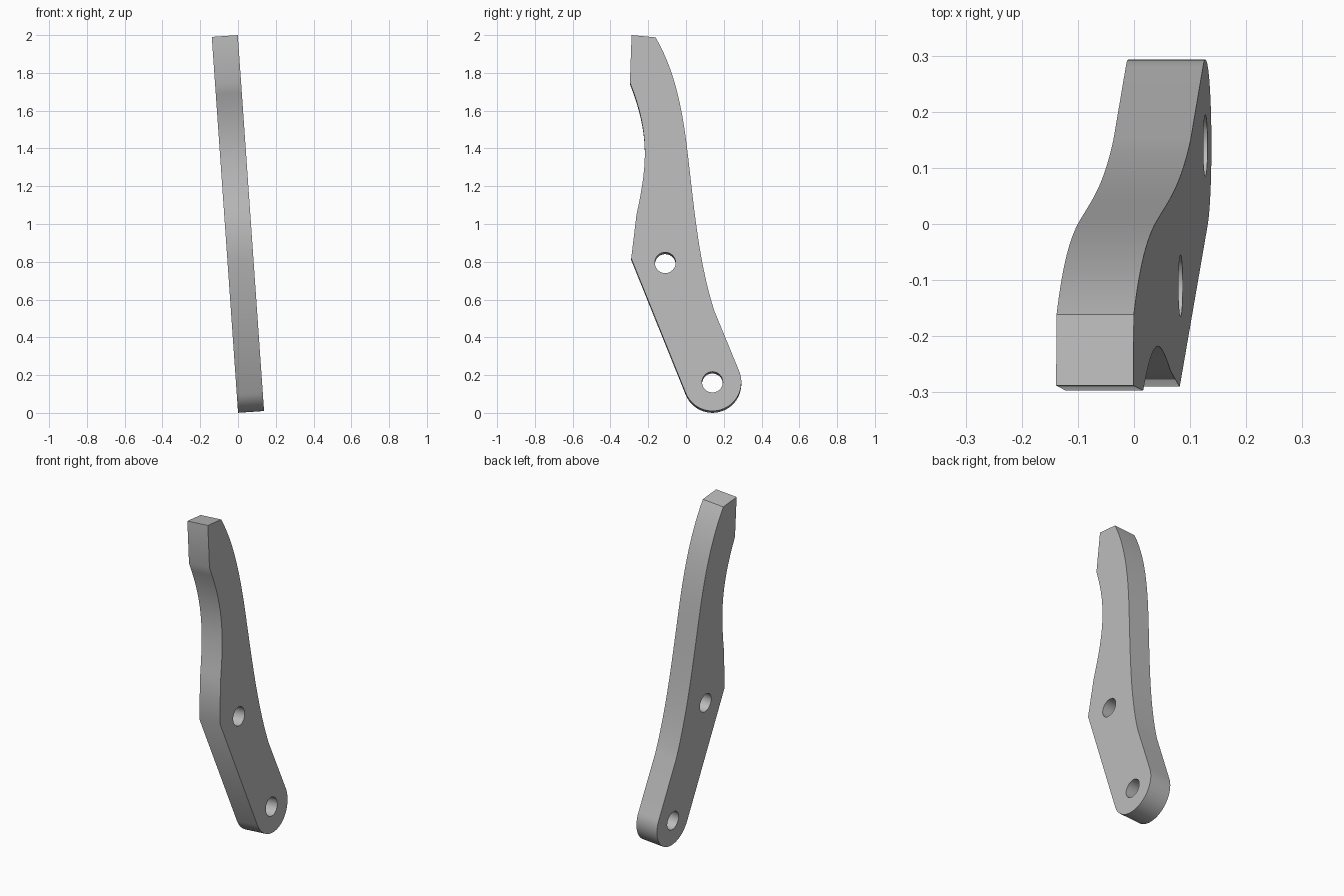
import bpy, bmesh, math
from mathutils import Vector
from mathutils.geometry import interpolate_bezier

if "Cube" in bpy.data.objects:
    bpy.data.objects.remove(bpy.data.objects["Cube"], do_unlink=True)

TILT = math.radians(4)
THICK = 0.138
PIVOT, RADIUS, HOLE = Vector((0.14, 0.163)), 0.153, 0.055


def bezier(a, b, c, d, n=16):
    return interpolate_bezier(Vector(a), Vector(b), Vector(c), Vector(d), n)


def arc(centre, r, start, end, n):
    angles = [math.radians(start + (end - start) * i / n) for i in range(n + 1)]
    return [centre + r * Vector((math.cos(a), math.sin(a))) for a in angles]


def on_face(p):
    # Place a (y, z) profile point on the leaning outer face
    return Vector((0.138 - math.tan(TILT) * (p[1] - 0.01), p[0], p[1]))


# Lever outline: top end, curved back edge, rounded foot, hollow front edge
outline = [Vector((-0.288, 2.0))]
outline += bezier((-0.161, 1.988), (-0.075, 1.84), (-0.03, 1.67), (0.0, 1.447))
outline += bezier((0.0, 1.447), (0.04, 1.13), (0.06, 0.82), (0.15, 0.54))[1:]
outline += arc(PIVOT, RADIUS, 23, -158, 32)
outline += [Vector((-0.29, 0.818))]
outline += bezier((-0.262, 1.05), (-0.205, 1.31), (-0.19, 1.48), (-0.297, 1.75))

# Pivot hole and upper bolt hole
holes = [arc(c, HOLE, 0, 360, 32)[:-1] for c in (PIVOT, Vector((-0.11, 0.795)))]

bm = bmesh.new()
for loop in [outline] + holes:
    verts = [bm.verts.new(on_face(p)) for p in loop]
    for i, v in enumerate(verts):
        bm.edges.new((v, verts[i - 1]))
bmesh.ops.triangle_fill(bm, edges=bm.edges[:], use_beauty=True)

# Thicken the plate square to its face
side = bmesh.ops.extrude_face_region(bm, geom=bm.faces[:], use_keep_orig=True)
normal = Vector((math.cos(TILT), 0, math.sin(TILT)))
bmesh.ops.translate(bm, vec=-THICK * normal,
                    verts=[g for g in side["geom"] if isinstance(g, bmesh.types.BMVert)])
bmesh.ops.recalc_face_normals(bm, faces=bm.faces[:])

mesh = bpy.data.meshes.new("lever_arm")
bm.to_mesh(mesh)
bm.free()
lever = bpy.data.objects.new("lever_arm", mesh)
bpy.context.collection.objects.link(lever)

# Plain grey metal
grey = bpy.data.materials.new("plain_grey")
grey.use_nodes = True
grey.diffuse_color = (0.5, 0.5, 0.5, 1)
grey.node_tree.nodes["Principled BSDF"].inputs["Base Color"].default_value = (0.5, 0.5, 0.5, 1)
mesh.materials.append(grey)

bpy.ops.object.select_all(action="DESELECT")
lever.select_set(True)
bpy.context.view_layer.objects.active = lever
bpy.ops.object.shade_smooth_by_angle(angle=math.radians(30))
